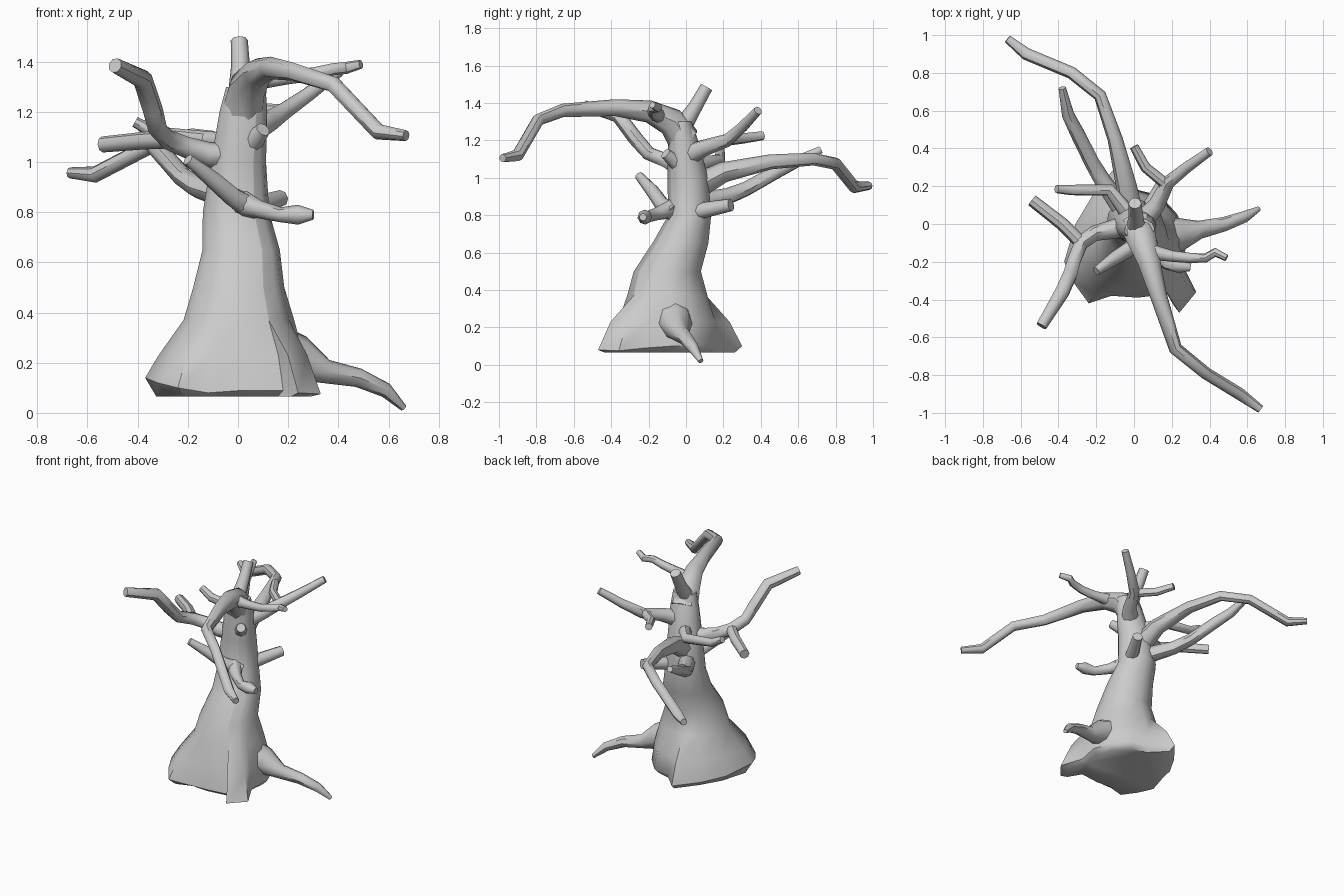
import bpy, bmesh, math
from mathutils import Vector


def smooth(obj, angle=45):
    bpy.ops.object.select_all(action='DESELECT')
    bpy.context.view_layer.objects.active = obj
    obj.select_set(True)
    bpy.ops.object.shade_smooth_by_angle(angle=math.radians(angle))


def limb(name, pts):
    """Eight-sided tapered tube through (x, y, z, radius) points."""
    cu = bpy.data.curves.new(name, 'CURVE')
    cu.dimensions = '3D'
    cu.bevel_depth = 1.0
    cu.bevel_resolution = 2
    cu.use_fill_caps = True
    sp = cu.splines.new('POLY')
    sp.points.add(len(pts) - 1)
    for p, (x, y, z, r) in zip(sp.points, pts):
        p.co = (x, y, z, 1)
        p.radius = r
    obj = bpy.data.objects.new(name, cu)
    bpy.context.collection.objects.link(obj)
    bpy.ops.object.select_all(action='DESELECT')
    bpy.context.view_layer.objects.active = obj
    obj.select_set(True)
    bpy.ops.object.convert(target='MESH')
    smooth(bpy.context.view_layer.objects.active)


# Trunk: irregular root flare lofted into elliptical rings
foot = [(.28, -.08, .10), (.23, .05, .10), (.14, .15, .10), (.02, .18, .10),
        (-.10, .30, .10), (-.22, .15, .10), (-.31, 0, .11), (-.37, -.2, .14),
        (-.32, -.31, .12), (-.24, -.42, .10), (-.12, -.38, .08), (.02, -.39, .09),
        (.18, -.37, .09), (.24, -.47, .08), (.33, -.36, .075), (.26, -.22, .09)]
sections = [(.37, 0, -.10, .225, .215), (.5, 0, -.10, .185, .18),
            (.65, .01, -.03, .157, .15), (.8, -.01, .02, .135, .115),
            (1.0, 0, .01, .112, .11), (1.2, .02, -.015, .097, .08),
            (1.3, .03, -.03, .08, .06)]
angles = [math.atan2(y + .10, x) for x, y, z in foot]
upper = [[Vector((cx + rx * math.cos(a), cy + ry * math.sin(a), z)) for a in angles]
         for z, cx, cy, rx, ry in sections]
rim = [Vector(p) for p in foot]
mid = [u.lerp(f, .65) for u, f in zip(upper[0], rim)]
for v in mid:
    v.z = .23
sole = [Vector((p.x * .88, (p.y + .1) * .9 - .1, .065)) for p in rim]
bm = bmesh.new()
rings = [[bm.verts.new(v) for v in ring] for ring in [sole, rim, mid] + upper]
n = len(foot)
for a, b in zip(rings, rings[1:]):
    for i in range(n):
        j = (i + 1) % n
        bm.faces.new((a[i], a[j], b[j], b[i]))
bm.faces.new(rings[0][::-1])
bm.faces.new(rings[-1])
bmesh.ops.recalc_face_normals(bm, faces=bm.faces)
me = bpy.data.meshes.new('trunk')
bm.to_mesh(me)
bm.free()
trunk = bpy.data.objects.new('trunk', me)
bpy.context.collection.objects.link(trunk)
smooth(trunk, 50)

# Long side root
limb('side_root', [(.1, -.08, .27, .11), (.24, -.055, .22, .09), (.35, -.03, .165, .048),
                   (.48, 0, .14, .038), (.59, .04, .09, .03), (.66, .08, .02, .014)])

# Two long arching branches
limb('front_arch_branch', [(.02, -.01, 1.2, .09), (.04, -.08, 1.3, .078), (.08, -.2, 1.355, .06),
                           (.13, -.38, 1.375, .045), (.22, -.66, 1.36, .036),
                           (.38, -.79, 1.31, .033), (.56, -.9, 1.12, .033), (.67, -.98, 1.105, .022)])
limb('back_arch_branch', [(-.02, .05, .95, .07), (-.04, .2, 1.03, .055), (-.1, .45, 1.085, .04),
                          (-.18, .68, 1.1, .034), (-.33, .8, 1.075, .033),
                          (-.57, .9, .95, .033), (-.67, .98, .957, .022)])

# Back left branches
limb('back_left_branch', [(-.06, .08, .87, .055), (-.16, .22, .9, .045), (-.22, .32, .94, .04),
                          (-.3, .48, 1.03, .038), (-.35, .58, 1.08, .033), (-.38, .72, 1.15, .02)])
limb('left_twig', [(-.02, .04, 1.07, .045), (-.13, .18, 1.09, .033), (-.33, .18, 1.115, .028),
                   (-.41, .185, 1.16, .022)])

# Forked left branch
limb('left_branch_up', [(0, 0, 1.02, .06), (-.12, -.03, 1.03, .05), (-.21, -.05, 1.06, .042),
                        (-.28, -.1, 1.09, .04), (-.32, -.2, 1.13, .038), (-.34, -.27, 1.21, .04),
                        (-.38, -.36, 1.33, .04), (-.49, -.54, 1.385, .03)])
limb('left_branch_out', [(-.27, -.11, 1.09, .036), (-.38, 0, 1.085, .035), (-.54, .125, 1.07, .032)])

# Forked right branch and upper twigs
limb('right_branch', [(.04, .01, 1.12, .06), (.12, .1, 1.16, .045), (.18, .22, 1.2, .036),
                      (.28, .3, 1.27, .03), (.4, .385, 1.36, .024)])
limb('right_branch_fork', [(.17, .21, 1.2, .03), (.06, .3, 1.21, .028), (0, .41, 1.225, .024)])
limb('upper_right_twig', [(.06, -.14, 1.33, .045), (.2, -.17, 1.34, .03), (.3, -.18, 1.35, .027),
                          (.38, -.18, 1.37, .024), (.43, -.15, 1.375, .024), (.49, -.18, 1.39, .018)])
limb('top_stub', [(.01, -.02, 1.27, .05), (.01, .05, 1.38, .038), (.005, .11, 1.485, .034)])

# Low branches and stubs
limb('front_twig', [(.06, -.06, .81, .05), (-.02, -.13, .86, .04), (-.1, -.18, .93, .036),
                    (-.2, -.25, 1.01, .024)])
limb('front_hook', [(.01, -.06, .84, .055), (.09, -.15, .81, .036), (.17, -.21, .79, .03),
                    (.24, -.22, .79, .04), (.3, -.23, .79, .02)])
limb('back_right_stub', [(.07, .06, .82, .045), (.17, .24, .855, .034)])
limb('front_knot', [(.05, -.04, 1.07, .045), (.1, -.11, 1.13, .03)])
